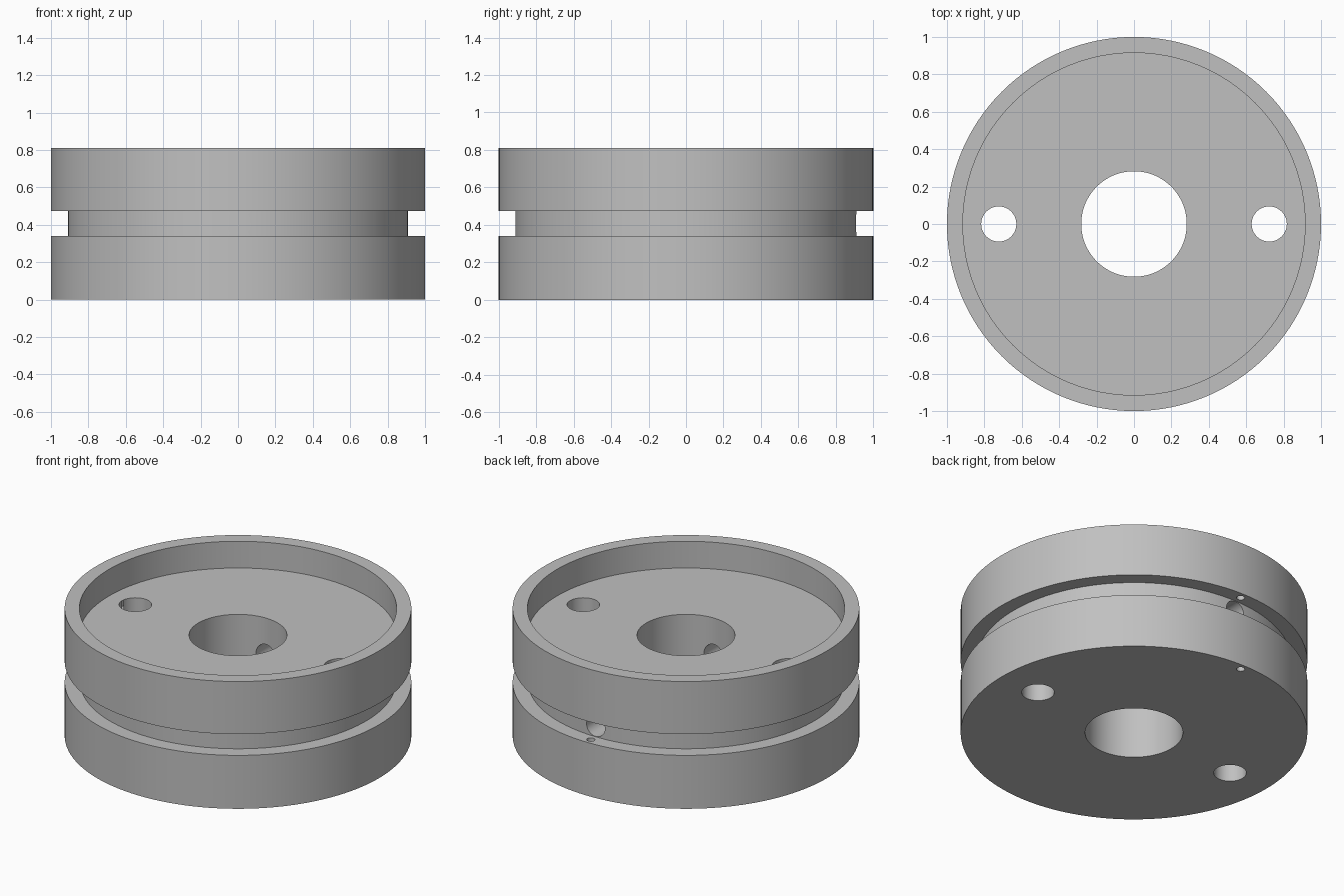
import bpy, bmesh, math

cube = bpy.data.objects.get("Cube")
if cube:
    bpy.data.objects.remove(cube, do_unlink=True)

SEGMENTS = 128
HEIGHT = 0.81
FLOOR = 0.64
GROOVE_LOW, GROOVE_HIGH = 0.34, 0.475
GROOVE_MID = (GROOVE_LOW + GROOVE_HIGH) / 2

grey = bpy.data.materials.new("plain grey")
grey.use_nodes = True
colour = (0.53, 0.53, 0.53, 1)
grey.diffuse_color = colour
grey.node_tree.nodes["Principled BSDF"].inputs["Base Color"].default_value = colour


def lathe(name, profile):
    """Turn a closed (radius, height) profile around the z axis."""
    bm = bmesh.new()
    rings = []
    for i in range(SEGMENTS):
        a = math.tau * i / SEGMENTS
        rings.append([bm.verts.new((r * math.cos(a), r * math.sin(a), z))
                      for r, z in profile])
    for i, ring in enumerate(rings):
        following = rings[(i + 1) % SEGMENTS]
        for j in range(len(profile)):
            k = (j + 1) % len(profile)
            bm.faces.new((ring[j], following[j], following[k], ring[k]))
    bmesh.ops.recalc_face_normals(bm, faces=bm.faces)
    mesh = bpy.data.meshes.new(name)
    bm.to_mesh(mesh)
    bm.free()
    obj = bpy.data.objects.new(name, mesh)
    bpy.context.collection.objects.link(obj)
    mesh.materials.append(grey)
    return obj


def drill(body, radius, depth, location, rotation=(0, 0, 0), sides=48):
    """Cut a round hole and remove the cutter afterwards."""
    bpy.ops.mesh.primitive_cylinder_add(vertices=sides, radius=radius, depth=depth,
                                        location=location, rotation=rotation)
    cutter = bpy.context.object
    cutter.name = "hole_cutter"
    cutter.hide_render = True
    cutter.data.materials.append(grey)
    bpy.context.view_layer.objects.active = body
    mod = body.modifiers.new("hole", 'BOOLEAN')
    mod.operation = 'DIFFERENCE'
    mod.solver = 'EXACT'
    mod.object = cutter
    bpy.ops.object.modifier_apply(modifier=mod.name)
    bpy.data.objects.remove(cutter, do_unlink=True)


# Turned body: centre bore, recessed top and outer groove
bore, recess, groove, rim = 0.282, 0.915, 0.91, 1.0
body = lathe("grooved_wheel_body", [
    (bore, 0), (rim, 0), (rim, GROOVE_LOW), (groove, GROOVE_LOW),
    (groove, GROOVE_HIGH), (rim, GROOVE_HIGH), (rim, HEIGHT),
    (recess, HEIGHT), (recess, FLOOR), (bore, FLOOR)])

# Two upright holes beside the bore
for side in (-1, 1):
    drill(body, 0.094, 2, (side * 0.723, 0, 0.4))

# Cross hole from front to back through the groove
drill(body, 0.065, 3, (0, 0, GROOVE_MID), (math.pi / 2, 0, 0))

# Small pin hole at the back, open below and blind in the upper flange
pin_top, pin_bottom = 0.64, -0.1
drill(body, 0.024, pin_top - pin_bottom, (0, 0.957, (pin_top + pin_bottom) / 2), sides=24)

bpy.ops.object.select_all(action='DESELECT')
body.select_set(True)
bpy.context.view_layer.objects.active = body
bpy.ops.object.shade_smooth_by_angle(angle=math.radians(30))
